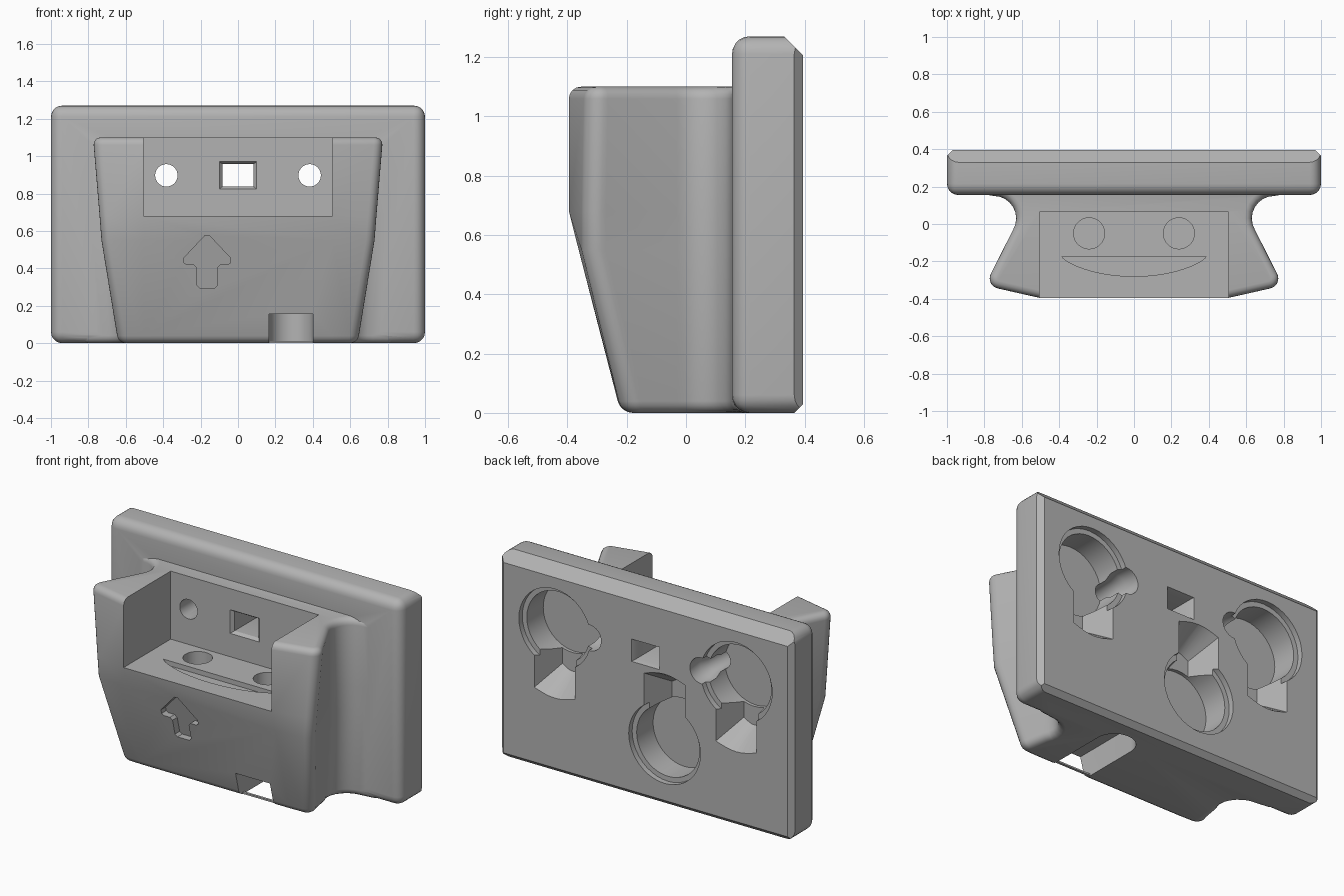
import bpy, bmesh
from math import cos, sin, radians, pi

if "Cube" in bpy.data.objects:
    bpy.data.objects.remove(bpy.data.objects["Cube"], do_unlink=True)

grey = bpy.data.materials.new("plain grey")
grey.use_nodes = True
grey.diffuse_color = (0.45, 0.45, 0.45, 1)
grey.node_tree.nodes["Principled BSDF"].inputs["Base Color"].default_value = grey.diffuse_color


def make(name, bm):
    bmesh.ops.recalc_face_normals(bm, faces=bm.faces)
    mesh = bpy.data.meshes.new(name)
    bm.to_mesh(mesh)
    bm.free()
    mesh.materials.append(grey)
    ob = bpy.data.objects.new(name, mesh)
    bpy.context.collection.objects.link(ob)
    return ob


def loft(name, rings):
    """Closed solid through matching rings of points."""
    bm = bmesh.new()
    rows = [[bm.verts.new(p) for p in ring] for ring in rings]
    n = len(rows[0])
    for a, b in zip(rows, rows[1:]):
        for i in range(n):
            j = (i + 1) % n
            bm.faces.new((a[i], a[j], b[j], b[i]))
    bm.faces.new(rows[0])
    bm.faces.new(rows[-1])
    return make(name, bm)


def apply_mod(ob, kind, **settings):
    mod = ob.modifiers.new(kind, kind)
    for key, value in settings.items():
        setattr(mod, key, value)
    bpy.context.view_layer.objects.active = ob
    bpy.ops.object.modifier_apply(modifier=mod.name)


def combine(ob, other, operation="DIFFERENCE"):
    apply_mod(ob, "BOOLEAN", object=other, operation=operation, solver="EXACT")
    bpy.data.objects.remove(other, do_unlink=True)


def arc(cx, cy, r, start, end, steps):
    angles = [radians(start + (end - start) * i / steps) for i in range(steps + 1)]
    return [(cx + r * cos(a), cy + r * sin(a)) for a in angles]


def circle(cx, cy, r, n=40):
    return arc(cx, cy, r, 0, 360 - 360 / n, n - 1)


def rect(x0, x1, z0, z1):
    return [(x0, z0), (x1, z0), (x1, z1), (x0, z1)]


def at_y(points, y):
    return [(x, y, z) for x, z in points]


def at_z(points, z):
    return [(x, y, z) for x, y in points]


# Back plate: rounded front, chamfered back
bm = bmesh.new()
bmesh.ops.create_cube(bm, size=1)
for v in bm.verts:
    v.co = (v.co.x * 2, 0.275 + v.co.y * 0.24, 0.635 + v.co.z * 1.27)
edges = [e for e in bm.edges if min(v.co.y for v in e.verts) < 0.2]
bmesh.ops.bevel(bm, geom=edges, offset=0.06, segments=5, profile=0.5, affect="EDGES")
chamfers = [((0, 0.33, 1.27), (0, 1, 1)), ((0, 0.365, 0), (0, 1, -1)),
            ((1, 0.365, 0), (1, 1, 0)), ((-1, 0.365, 0), (-1, 1, 0))]
for point, normal in chamfers:
    cut = bmesh.ops.bisect_plane(bm, geom=bm.verts[:] + bm.edges[:] + bm.faces[:],
                                 plane_co=point, plane_no=normal, clear_outer=True)
    rim = [e for e in cut["geom_cut"] if isinstance(e, bmesh.types.BMEdge)]
    bmesh.ops.contextual_create(bm, geom=rim)
plate = make("wall_mount_holder", bm)


# Waisted holder body with flared front horns and a sloping lower front
def section(z, front, horn_x, horn_y, shift):
    half = [(0.84, 0.27), (0.84, 0.165)]
    half += [(x - shift, y) for x, y in arc(0.75, 0.03, 0.12, 90, 210, 8)]
    half += arc(horn_x, horn_y, 0.055, 30, -80, 7)
    half.append((0.505, front))
    return at_z(half + [(-x, y) for x, y in reversed(half)], z)


body = loft("holder_body", [section(0, -0.22, 0.585, -0.163, 0.03),
                            section(0.55, -0.362, 0.675, -0.298, 0),
                            section(0.68, -0.395, 0.685, -0.298, 0),
                            section(1.1, -0.395, 0.72, -0.29, 0)])
apply_mod(body, "BEVEL", width=0.04, segments=4, limit_method="ANGLE", angle_limit=radians(40))
combine(plate, body, "UNION")

# Open tray with floor holes and a crescent recess
combine(plate, loft("tray_cut", [at_y(rect(-0.505, 0.505, 0.68, 1.2), y) for y in (-0.6, 0.065)]))
smile = [(0.385 * cos(pi * i / 24), -0.175 - 0.105 * sin(pi * i / 24) ** 1.5) for i in range(25)]
combine(plate, loft("crescent_cut", [at_z(smile, z) for z in (0.65, 0.75)]))

# Square through hole with a flared mouth
window = [(0.065, 0.1), (0.085, 0.082), (0.365, 0.082), (0.42, 0.105)]
window = [(0.0, 0.11)] + window
combine(plate, loft("window_cut", [at_y(rect(-w, w, 0.897 - w * 0.73, 0.897 + w * 0.73), y)
                                   for y, w in window]))


# Keyhole: round entry with a tapering slot, direction +1 up or -1 down
def keyhole(x, z, direction):
    steps = [(0.2, 0.215), (0.36, 0.215), (0.361, 0.245), (0.5, 0.245)]
    combine(plate, loft("keyhole_cut", [at_y(circle(x, z, r), y) for y, r in steps]))
    rings = []
    for y, w, reach in ((0.22, 0.07, 0.3), (0.397, 0.14, 0.4), (0.5, 0.14, 0.4)):
        end = [(x + w * (1 - i / 4), z + direction * (reach + 0.03 * sin(pi * i / 8)))
               for i in range(9)]
        rings.append(at_y([(x - w, z), (x + w, z)] + end, y))
    combine(plate, loft("keyhole_slot_cut", rings))


for side in (-1, 1):
    combine(plate, loft("floor_hole_cut", [at_z(circle(side * 0.24, -0.05, 0.083), z)
                                           for z in (0.56, 0.75)]))
    keyhole(side * 0.62, 0.89, -1)
    screw = [(0.0, 0.06), (0.25, 0.06), (0.3, 0.08), (0.5, 0.08)]
    combine(plate, loft("screw_hole_cut", [at_y(circle(side * 0.383, 0.897, r), y)
                                           for y, r in screw]))
keyhole(-0.13, 0.38, 1)

# Arrow recess in the sloping front
half_arrow = [(0.012, 0.575), (0.125, 0.455), (0.125, 0.43), (0.11, 0.42), (0.07, 0.42),
              (0.055, 0.405), (0.055, 0.31), (0.04, 0.295)]
arrow = [(x - 0.165, z) for x, z in half_arrow]
arrow += [(-x - 0.165, z) for x, z in reversed(half_arrow)]
combine(plate, loft("arrow_cut", [at_y(arrow, -0.6),
                                  [(x, -0.175 - 0.257 * z, z) for x, z in arrow]]))

# Cable channel open at the bottom and front, rounded at the back
channel = [(0.165, -0.5), (0.4, -0.5)] + arc(0.2825, 0.17, 0.1175, 0, 180, 16)
combine(plate, loft("cable_channel_cut", [at_z(channel, z) for z in (-0.1, 0.155)]))
loft("channel_lip", [at_y(rect(0.155, 0.41, 0.002, 0.012), y) for y in (-0.19, -0.175)])

# Smooth shading with crisp edges
bpy.ops.object.select_all(action="DESELECT")
plate.select_set(True)
bpy.context.view_layer.objects.active = plate
bpy.ops.object.shade_smooth_by_angle(angle=radians(28))
